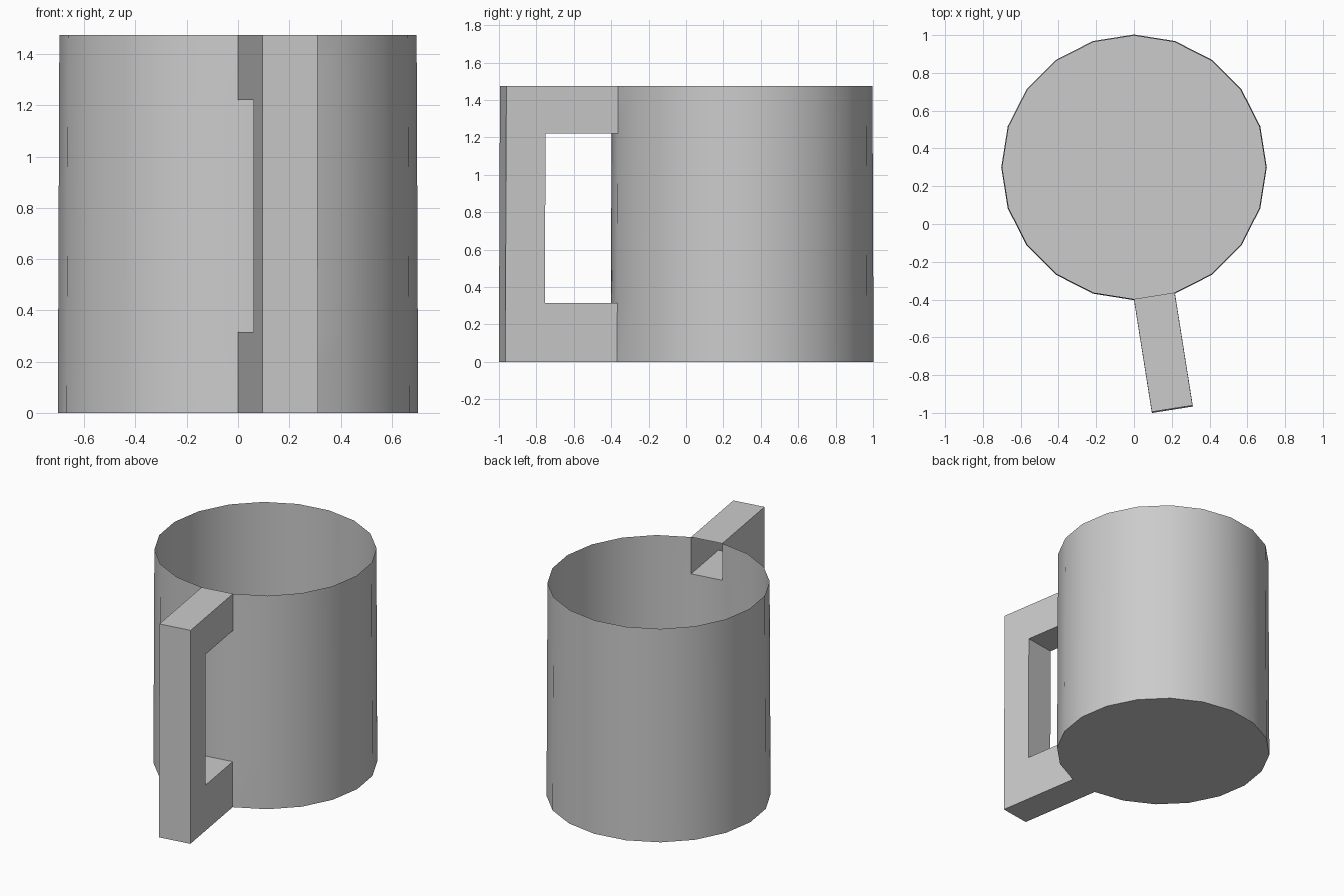
import bpy, bmesh
from math import sin, cos, radians

if "Cube" in bpy.data.objects:
    bpy.data.objects.remove(bpy.data.objects["Cube"])

SIDES = 20
CENTRE_Y = 0.3
R_BOTTOM, R_TOP = 0.703, 0.697
LEVELS = [0.0, 0.315, 1.22, 1.475]     # floor, opening bottom, opening top, rim


def rim_point(i, z):
    """Corner i of the cup wall at height z; corner 0 faces the front."""
    r = R_BOTTOM + (R_TOP - R_BOTTOM) * z / LEVELS[-1]
    a = radians(-90 + i * 360 / SIDES)
    return (r * cos(a), CENTRE_Y + r * sin(a), z)


def finish(bm, name):
    bmesh.ops.recalc_face_normals(bm, faces=bm.faces)
    mesh = bpy.data.meshes.new(name)
    bm.to_mesh(mesh)
    bm.free()
    obj = bpy.data.objects.new(name, mesh)
    bpy.context.collection.objects.link(obj)
    bpy.ops.object.select_all(action='DESELECT')
    obj.select_set(True)
    bpy.context.view_layer.objects.active = obj
    bpy.ops.object.shade_smooth_by_angle(angle=radians(30))
    return obj


# Cup: thin single wall and floor, open where the hollow handle joins
bm = bmesh.new()
rings = [[bm.verts.new(rim_point(i, z)) for i in range(SIDES)] for z in LEVELS]
bm.faces.new(rings[0])
for k in range(3):
    for i in range(SIDES):
        if i == 0 and k != 1:
            continue
        j = (i + 1) % SIDES
        bm.faces.new((rings[k][i], rings[k][j], rings[k + 1][j], rings[k + 1][i]))
finish(bm, "cup")

# Handle: hollow C-shape pulled straight out of one wall panel
bm = bmesh.new()
a = radians(-81)
dx, dy = cos(a), sin(a)


def handle_vert(i, d, z):
    x, y, _ = rim_point(i, z)
    return bm.verts.new((x + d * dx, y + d * dy, z))


DEPTHS = [0.0, 0.392, 0.605]
# grid[side][depth][level]
grid = [[[handle_vert(i, d, z) for z in LEVELS] for d in DEPTHS] for i in (0, 1)]

# Two flat sides, leaving the finger opening
for side in grid:
    for d in range(2):
        for k in range(3):
            if (d, k) != (0, 1):
                bm.faces.new((side[d][k], side[d + 1][k], side[d + 1][k + 1], side[d][k + 1]))


def strip(path):
    """Faces between both sides along a path of (depth, level) steps."""
    for (d0, k0), (d1, k1) in zip(path, path[1:]):
        bm.faces.new((grid[0][d0][k0], grid[1][d0][k0], grid[1][d1][k1], grid[0][d1][k1]))


strip([(0, 0), (1, 0), (2, 0), (2, 1), (2, 2), (2, 3), (1, 3), (0, 3)])   # outer
strip([(0, 1), (1, 1), (1, 2), (0, 2)])                                   # inner
finish(bm, "handle")
